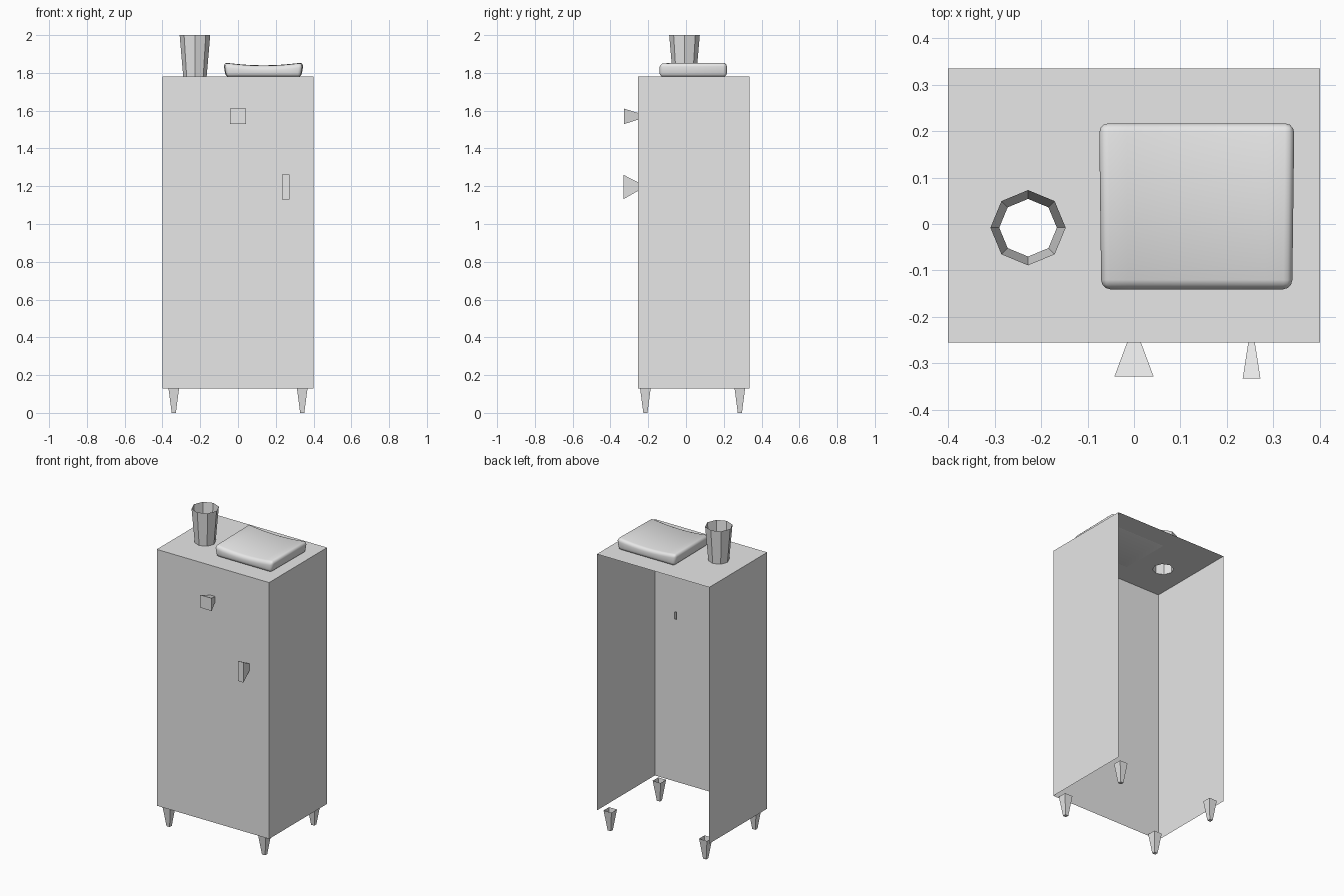
import bpy, bmesh, math
from mathutils import Vector

cube = bpy.data.objects.get("Cube")
if cube:
    bpy.data.objects.remove(cube, do_unlink=True)

grey = bpy.data.materials.new("plain_grey")
grey.use_nodes = True
grey.diffuse_color = (0.8, 0.8, 0.8, 1)
grey.node_tree.nodes["Principled BSDF"].inputs["Base Color"].default_value = (0.8, 0.8, 0.8, 1)


def finish(name, bm):
    bmesh.ops.remove_doubles(bm, verts=bm.verts, dist=0.0001)
    mesh = bpy.data.meshes.new(name)
    bm.to_mesh(mesh)
    bm.free()
    mesh.materials.append(grey)
    obj = bpy.data.objects.new(name, mesh)
    bpy.context.collection.objects.link(obj)
    return obj


def rect_xz(cx, y, cz, hx, hz):
    return [Vector((cx + a * hx, y, cz + b * hz)) for a, b in ((-1, -1), (1, -1), (1, 1), (-1, 1))]


def rect_xy(cx, cy, z, h, hy=None):
    hy = hy or h
    return [Vector((cx + a * h, cy + b * hy, z)) for a, b in ((-1, -1), (1, -1), (1, 1), (-1, 1))]


def octagon(cx, cy, z, r):
    return [Vector((cx + r * math.cos(i * math.pi / 4), cy + r * math.sin(i * math.pi / 4), z)) for i in range(8)]


def panel(bm, loops, normal):
    """Flat panel: the first loop is the outline, the rest are openings."""
    edges = []
    for loop in loops:
        vs = [bm.verts.new(p) for p in loop]
        edges += [bm.edges.new((vs[i - 1], vs[i])) for i in range(len(vs))]
    filled = bmesh.ops.triangle_fill(bm, edges=edges, use_beauty=True, normal=normal)
    faces = [g for g in filled["geom"] if isinstance(g, bmesh.types.BMFace)]
    for f in faces:
        f.normal_update()
        if f.normal.dot(Vector(normal)) < 0:
            f.normal_flip()
    bmesh.ops.dissolve_limit(bm, angle_limit=0.01, verts=[], edges=list({e for f in faces for e in f.edges}))


def taper(name, start, end, cap):
    """Hollow tapered tube between two loops, open at its start."""
    bm = bmesh.new()
    a = [bm.verts.new(p) for p in start]
    b = [bm.verts.new(p) for p in end]
    for i in range(len(a)):
        bm.faces.new((a[i - 1], a[i], b[i], b[i - 1]))
    if cap:
        bm.faces.new(b)
    bmesh.ops.recalc_face_normals(bm, faces=bm.faces)
    return finish(name, bm)


# Cabinet shell, open at the back and underneath
HX, FRONT, BACK, LOW, HIGH = 0.4, -0.255, 0.335, 0.13, 1.78
MID_Y, MID_Z = (FRONT + BACK) / 2, (LOW + HIGH) / 2
knob_base = rect_xz(0, FRONT, 1.57, 0.015, 0.018)
handle_base = rect_xz(0.253, FRONT, 1.198, 0.007, 0.023)
cup_base = octagon(-0.228, -0.008, HIGH, 0.062)

bm = bmesh.new()
panel(bm, [rect_xz(0, FRONT, MID_Z, HX, (HIGH - LOW) / 2), knob_base, handle_base], (0, -1, 0))
panel(bm, [rect_xy(0, MID_Y, HIGH, HX, (BACK - FRONT) / 2), cup_base], (0, 0, 1))
for x in (-HX, HX):
    side = [(x, FRONT, LOW), (x, BACK, LOW), (x, BACK, HIGH), (x, FRONT, HIGH)]
    bm.faces.new([bm.verts.new(p) for p in (side if x > 0 else side[::-1])])
finish("cabinet", bm)

# Knob, handle and cup grow out of the openings
taper("knob", knob_base, rect_xz(0, -0.328, 1.57, 0.042, 0.041), True)
taper("door_handle", handle_base, rect_xz(0.253, -0.332, 1.196, 0.019, 0.065), True)
taper("cup", cup_base, octagon(-0.228, -0.008, 2.0, 0.081), False)

# Legs
for x, sx in ((-0.34, "right"), (0.34, "left")):
    for y, sy in ((-0.215, "front"), (0.285, "back")):
        taper(f"{sy}_{sx}_leg", rect_xy(x, y, LOW, 0.028), rect_xy(x, y, 0, 0.011), True)

# Folded cushion: rounded slab, sagging along the middle, narrower at the front
bm = bmesh.new()
bmesh.ops.create_cube(bm, size=1)
bmesh.ops.scale(bm, verts=bm.verts, vec=(0.42, 0.357, 0.075))
bmesh.ops.bevel(bm, geom=bm.edges[:], offset=0.02, segments=3, profile=0.5, affect='EDGES')
for i in range(-3, 4):
    bmesh.ops.bisect_plane(bm, geom=bm.verts[:] + bm.edges[:] + bm.faces[:],
                           plane_co=(i * 0.05, 0, 0), plane_no=(1, 0, 0))
for v in bm.verts:
    if v.co.z > 0:
        v.co.z -= 0.014 * (1 - min(1, abs(v.co.x) / 0.2) ** 2) + max(0, -v.co.y - 0.15) * 0.2
    else:
        v.co.x *= 0.97
    v.co.x *= 1 + 0.06 * (v.co.y - 0.178)
    v.co += Vector((0.135, 0.038, 1.8165))
cushion = finish("cushion", bm)
for p in cushion.data.polygons:
    p.use_smooth = True
